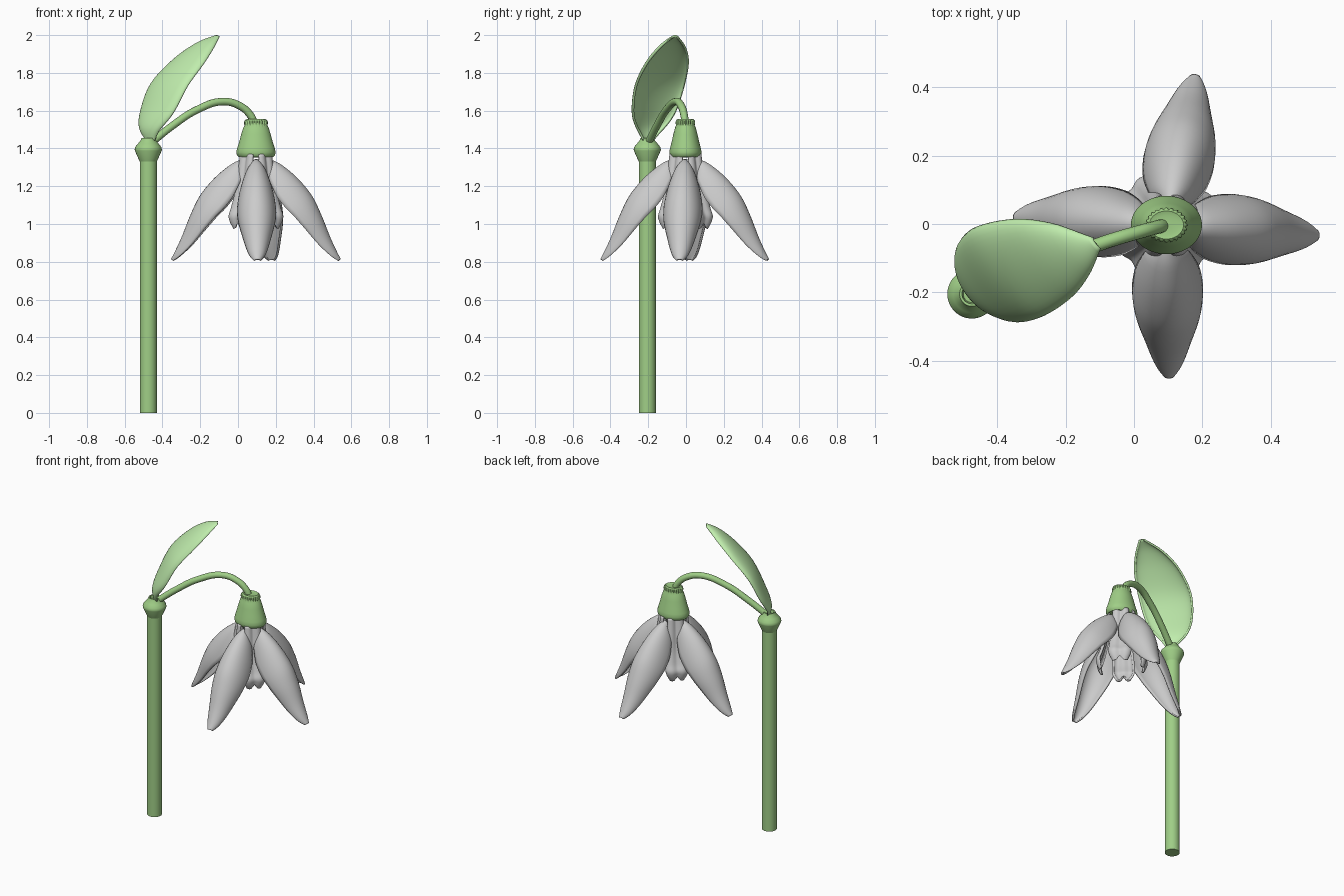
import bpy, math
from mathutils import Vector, Matrix

if "Cube" in bpy.data.objects:
    bpy.data.objects.remove(bpy.data.objects["Cube"])


def material(name, rgb):
    m = bpy.data.materials.new(name)
    m.diffuse_color = (*rgb, 1)
    m.use_nodes = True
    m.node_tree.nodes["Principled BSDF"].inputs["Base Color"].default_value = m.diffuse_color
    return m


GREEN = material("stem_green", (0.35, 0.62, 0.24))
PALE = material("leaf_green", (0.53, 0.85, 0.42))
AXIS = Vector((0.095, -0.003, 0))


def mesh_object(name, verts, faces, mat=None, angle=40):
    me = bpy.data.meshes.new(name)
    me.from_pydata(verts, [], faces)
    ob = bpy.data.objects.new(name, me)
    bpy.context.collection.objects.link(ob)
    if mat:
        me.materials.append(mat)
    bpy.ops.object.select_all(action='DESELECT')
    ob.select_set(True)
    bpy.context.view_layer.objects.active = ob
    bpy.ops.object.shade_smooth_by_angle(angle=math.radians(angle))
    return ob


def lathe(name, profile, centre, mat, segs=48, sy=1.0, ribs=0):
    """Profile rows run bottom to top: (radius, z, rib depth)."""
    verts, faces = [], []
    for r, z, d in profile:
        for i in range(segs):
            a = 2 * math.pi * i / segs
            rr = r + d * math.cos(ribs * a)
            verts.append((centre[0] + rr * math.cos(a),
                          centre[1] + sy * rr * math.sin(a), z))
    for k in range(len(profile) - 1):
        for i in range(segs):
            j = (i + 1) % segs
            faces.append((k * segs + i, k * segs + j,
                          (k + 1) * segs + j, (k + 1) * segs + i))
    faces.append(tuple(reversed(range(segs))))
    faces.append(tuple(range(len(verts) - segs, len(verts))))
    return mesh_object(name, verts, faces, mat)


def spline(rows, t):
    """Catmull-Rom through rows of any length, t in 0..1."""
    n = len(rows) - 1
    k = min(int(t * n), n - 1)
    f = t * n - k
    p = [rows[max(0, min(n, k + o))] for o in (-1, 0, 1, 2)]
    return [0.5 * (2 * b + (c - a) * f + (2 * a - 5 * b + 4 * c - d) * f * f
                   + (3 * b - a - 3 * c + d) * f ** 3) for a, b, c, d in zip(*p)]


def blade(name, rows, side, thick, mat=None, groove=0, notch=0, nt=30, nu=18):
    """Cupped petal; rows are spine x, y, z, half width, cup depth."""
    side = Vector(side).normalized()
    verts, faces = [], []
    for i in range(nt + 1):
        t = i / nt
        x, y, z, w, c = spline(rows, t)
        tan = (Vector(spline(rows, min(1, t + .02))[:3])
               - Vector(spline(rows, max(0, t - .02))[:3])).normalized()
        inward = side.cross(tan).normalized()
        for j in range(nu + 1):
            u = 2 * j / nu - 1
            bump = math.exp(-(u / .25) ** 2)
            a = u * math.pi / 2
            depth = c * (1 - math.cos(a)) + groove * bump
            verts.append(Vector((x, y, z)) + side * (w * math.sin(a))
                         + inward * depth - tan * (notch * bump * t ** 6))
    m = nu + 1
    for i in range(nt):
        for j in range(nu):
            faces.append((i * m + j, i * m + j + 1, (i + 1) * m + j + 1, (i + 1) * m + j))
    ob = mesh_object(name, verts, faces, mat, 60)
    sol = ob.modifiers.new("thickness", 'SOLIDIFY')
    sol.thickness = thick
    sol.offset = 0
    return ob


# Stem with flared node at its top
lathe("stem", [(.045, 0, 0), (.045, 1.35, 0)], (-.475, -.205), GREEN)
lathe("stem_node", [(.045, 1.33, 0), (.071, 1.388, 0), (.072, 1.395, 0),
                    (.069, 1.408, 0), (.055, 1.425, 0), (.040, 1.443, 0), (.036, 1.455, 0),
                    (.029, 1.454, 0), (.025, 1.435, 0)], (-.475, -.205), GREEN)

# Arching flower stalk
cu = bpy.data.curves.new("flower_stalk", 'CURVE')
cu.dimensions = '3D'
cu.bevel_depth = .02
cu.bevel_resolution = 5
cu.use_fill_caps = True
path = [(-.46, -.2, 1.43), (-.35, -.155, 1.518), (-.22, -.105, 1.603), (-.08, -.052, 1.648),
        (.01, -.025, 1.625), (.065, -.01, 1.577), (.088, -.004, 1.53)]
sp = cu.splines.new('BEZIER')
sp.bezier_points.add(len(path) - 1)
for p, co in zip(sp.bezier_points, path):
    p.co = co
    p.handle_left_type = p.handle_right_type = 'AUTO'
cu.materials.append(GREEN)
bpy.context.collection.objects.link(bpy.data.objects.new("flower_stalk", cu))

# Ovary with a ribbed crown
lathe("ovary", [(.07, 1.352, 0), (.092, 1.355, 0), (.101, 1.365, 0), (.104, 1.38, 0),
                (.100, 1.40, 0), (.090, 1.43, 0), (.078, 1.475, 0), (.067, 1.51, 0),
                (.060, 1.523, 0), (.060, 1.53, .003), (.060, 1.542, .003),
                (.056, 1.551, .002), (.050, 1.555, 0), (.035, 1.551, 0), (.01, 1.553, 0)],
      AXIS, GREEN, segs=144, sy=.82, ribs=24)

# Spathe leaf behind the flower stalk
blade("spathe_leaf", [(-.472, -.207, 1.44, .03, .015), (-.485, -.205, 1.51, .085, .03),
                      (-.452, -.19, 1.61, .14, .04), (-.388, -.158, 1.755, .158, .042),
                      (-.285, -.115, 1.88, .135, .042), (-.19, -.08, 1.96, .08, .03),
                      (-.112, -.058, 1.995, .014, .006)], (-.6, .8, 0), .012, PALE)

# Four spreading outer petals
outer = [(.07, 0, 1.338, .018, .03), (.125, 0, 1.313, .056, .09), (.21, 0, 1.245, .085, .135),
         (.29, 0, 1.15, .098, .138), (.34, 0, 1.05, .092, .11), (.388, 0, .93, .063, .068),
         (.425, 0, .85, .037, .033), (.445, 0, .812, .012, .01)]
for k, deg in enumerate((-4, 79, 177, 271)):
    ob = blade(f"outer_petal_{k + 1}", outer, (0, 1, 0), .012)
    ob.matrix_world = Matrix.Translation(AXIS) @ Matrix.Rotation(math.radians(deg), 4, 'Z')

# Four grooved and notched inner petals forming the bell
inner = [(.08, 0, 1.37, .042, .015), (.095, 0, 1.27, .047, .018), (.112, 0, 1.17, .054, .022),
         (.135, 0, 1.09, .062, .025), (.153, 0, 1.045, .064, .028), (.148, 0, 1.01, .058, .025),
         (.132, 0, .975, .04, .015)]
for k in range(4):
    ob = blade(f"inner_petal_{k + 1}", inner, (0, 1, 0), .014, groove=.014, notch=.03)
    ob.matrix_world = (Matrix.Translation(AXIS)
                       @ Matrix.Rotation(math.radians(45 + 90 * k), 4, 'Z'))
